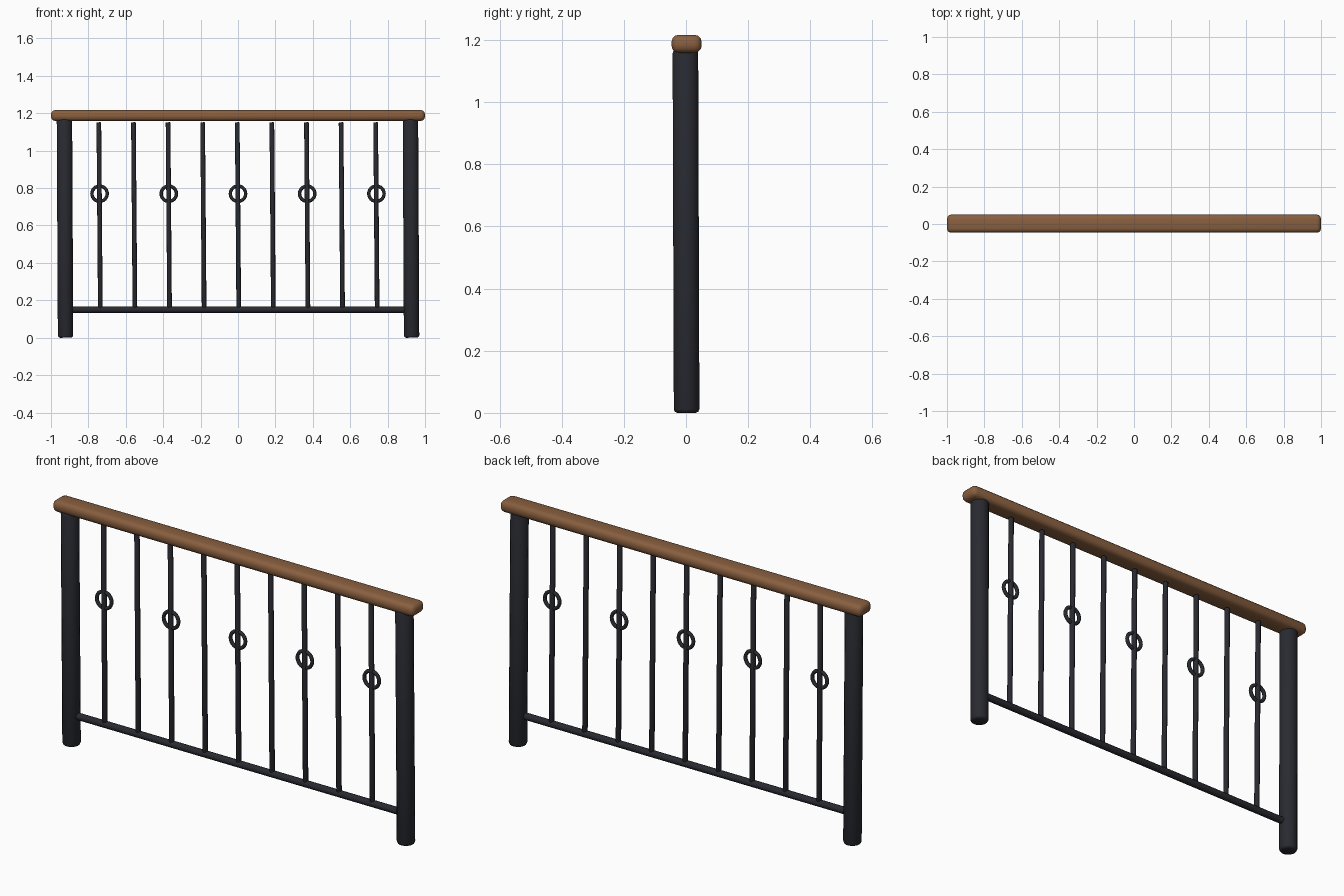
import bpy
import math
from mathutils import Vector

cube = bpy.data.objects.get("Cube")
if cube:
    bpy.data.objects.remove(cube, do_unlink=True)


def material(name, color):
    m = bpy.data.materials.new(name)
    m.use_nodes = True
    m.diffuse_color = color
    m.node_tree.nodes["Principled BSDF"].inputs["Base Color"].default_value = color
    return m


iron = material("dark_iron", (0.022, 0.023, 0.03, 1))
wood = material("brown_wood", (0.25, 0.115, 0.05, 1))


def finish(name, mat, angle=50, bevel=0, segments=2):
    """Name, colour, bevel and smooth the active object."""
    ob = bpy.context.object
    ob.name = name
    ob.data.materials.append(mat)
    if bevel:
        mod = ob.modifiers.new("soft_edges", "BEVEL")
        mod.width = bevel
        mod.segments = segments
        mod.limit_method = "ANGLE"
        mod.angle_limit = math.radians(50)
        bpy.ops.object.modifier_apply(modifier=mod.name)
    bpy.ops.object.shade_smooth_by_angle(angle=math.radians(angle))
    return ob


def rod(name, start, end, radius, sides, bevel=0):
    """Round bar between two points."""
    a, b = Vector(start), Vector(end)
    bpy.ops.mesh.primitive_cylinder_add(
        vertices=sides, radius=radius, depth=(b - a).length, location=(a + b) / 2,
        rotation=(b - a).to_track_quat("Z", "Y").to_euler())
    return finish(name, iron, bevel=bevel)


# Slightly hand-set end posts
for side, x in (("right", -0.925), ("left", 0.925)):
    rod(side + "_post", (x + 0.003, 0.002, 0), (x - 0.003, -0.002, 1.17), 0.042, 16, 0.012)

# Wooden handrail with rounded edges
bpy.ops.mesh.primitive_cube_add(size=1, location=(0, 0.002, 1.188))
rail = bpy.context.object
rail.scale = (2, 0.097, 0.058)
bpy.ops.object.transform_apply(location=False, rotation=False, scale=True)
finish("handrail", wood, bevel=0.023, segments=3)

# Lower rail between the posts
rod("bottom_rail", (-0.9, 0, 0.15), (0.9, 0, 0.15), 0.017, 12)

# Balusters, with a ring on every second one
for k in range(-4, 5):
    x = k * 0.185
    rod("baluster", (x + 0.004, 0, 0.15), (x - 0.004, 0, 1.152), 0.0125, 10, 0.003)
    if k % 2 == 0:
        bpy.ops.mesh.primitive_torus_add(
            major_radius=0.041, minor_radius=0.009, major_segments=24, minor_segments=8,
            location=(x, 0, 0.77), rotation=(math.pi / 2, 0, 0))
        finish("ring", iron, 80)
